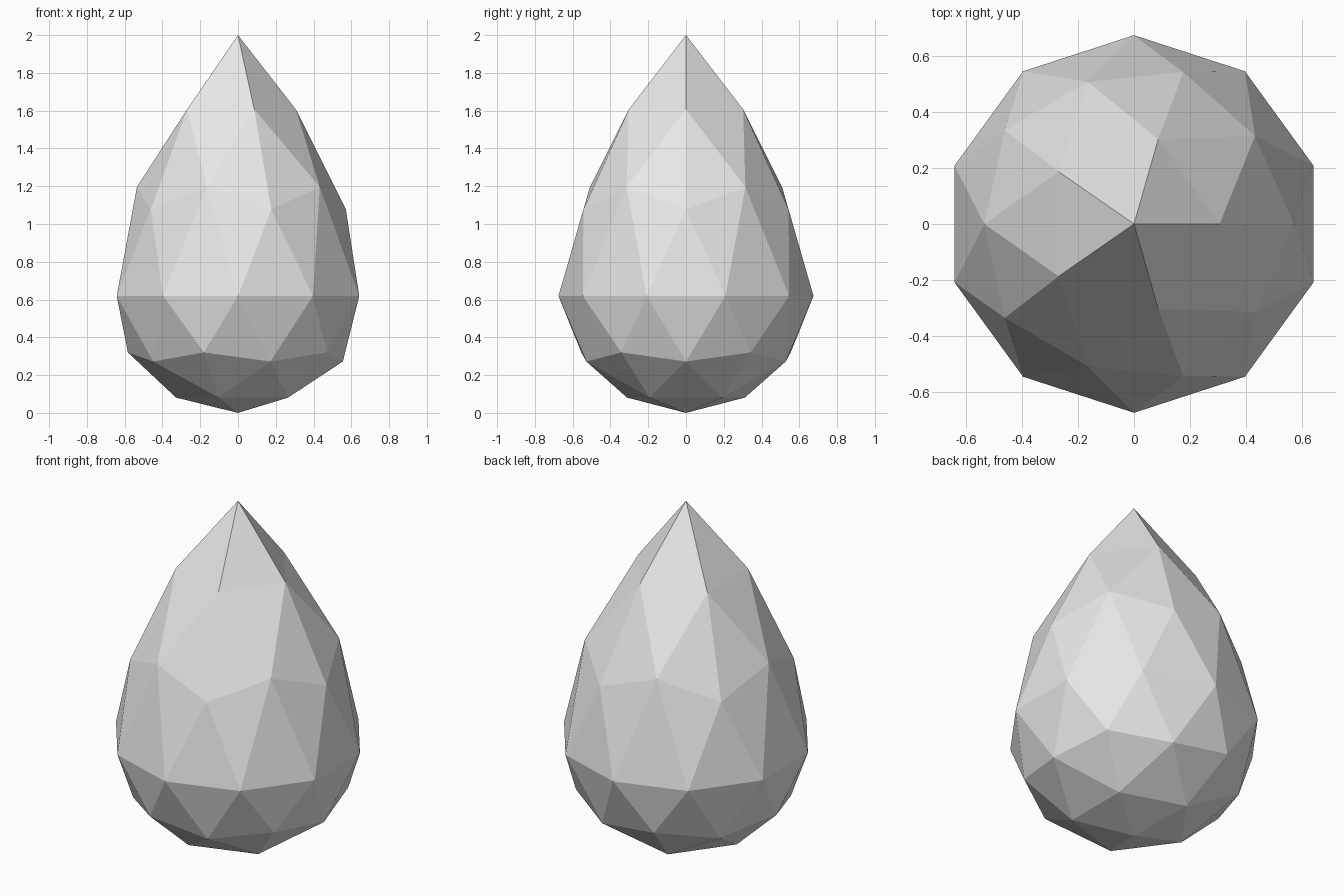
import bpy
import bmesh
import math

cube = bpy.data.objects.get("Cube")
if cube:
    bpy.data.objects.remove(cube, do_unlink=True)

# Plain pale grey surface
grey = bpy.data.materials.new("pale grey")
grey.use_nodes = True
colour = (0.8, 0.8, 0.8, 1.0)
grey.diffuse_color = colour
grey.node_tree.nodes["Principled BSDF"].inputs["Base Color"].default_value = colour

# Drop profile, one entry per ring of the sphere:
# height on the unit sphere, radius, height on the drop, sideways shift
RINGS = [
    (1.0, 0.0, 2.0, 0.0),
    (0.851, 0.318, 1.607, -0.012),
    (0.526, 0.535, 1.196, 0.0),
    (0.447, 0.571, 1.077, 0.0),
    (0.0, 0.675, 0.619, 0.0),
    (-0.447, 0.583, 0.32, 0.0),
    (-0.526, 0.555, 0.272, 0.0),
    (-0.851, 0.328, 0.081, 0.0),
    (-1.0, 0.0, 0.0, 0.0),
]

# Low-poly sphere pulled into a drop, ring by ring
bm = bmesh.new()
bmesh.ops.create_icosphere(bm, subdivisions=2, radius=1.0)
for v in bm.verts:
    _, radius, height, shift = min(RINGS, key=lambda ring: abs(ring[0] - v.co.z))
    angle = math.atan2(v.co.y, v.co.x)
    v.co = (radius * math.cos(angle) + shift, radius * math.sin(angle), height)
bmesh.ops.recalc_face_normals(bm, faces=bm.faces)

mesh = bpy.data.meshes.new("drop")
bm.to_mesh(mesh)
bm.free()
mesh.materials.append(grey)
drop = bpy.data.objects.new("drop", mesh)
bpy.context.collection.objects.link(drop)
